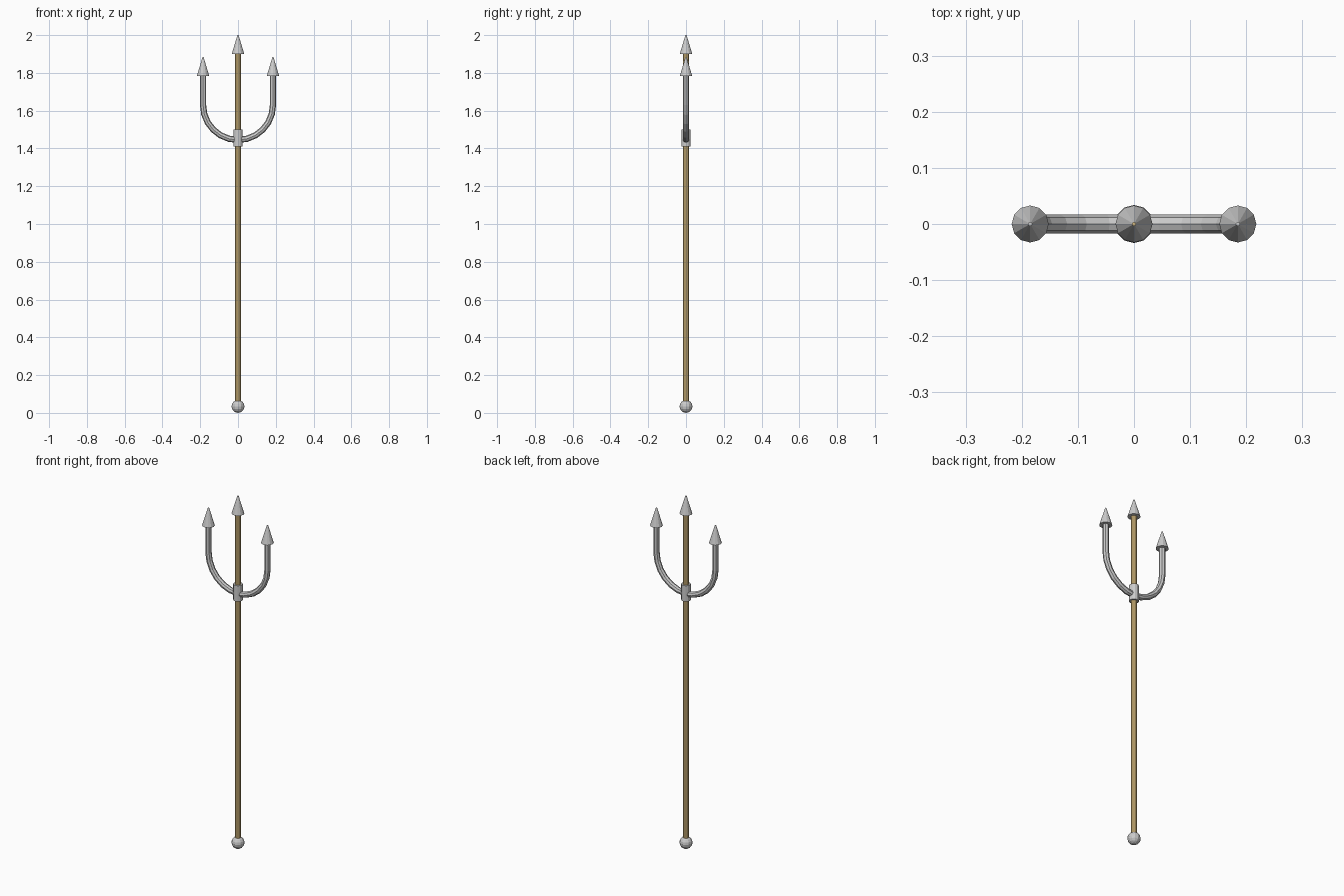
import bpy, math

if "Cube" in bpy.data.objects:
    bpy.data.objects.remove(bpy.data.objects["Cube"])

GREY = None
wood = bpy.data.materials.new("wood")
wood.diffuse_color = (0.72, 0.52, 0.22, 1)
wood.use_nodes = True
wood.node_tree.nodes["Principled BSDF"].inputs["Base Color"].default_value = wood.diffuse_color


def lathe(name, profile, sides, x=0.0, mat=None):
    """Revolve (radius, z) points about a vertical axis; radius 0 closes an end."""
    verts, rings, faces = [], [], []
    for r, z in profile:
        n = 1 if r == 0 else sides
        rings.append([len(verts) + i for i in range(n)])
        for i in range(n):
            a = 2 * math.pi * i / sides
            verts.append((x + r * math.cos(a), r * math.sin(a), z))
    for lo, hi in zip(rings, rings[1:]):
        for i in range(sides):
            j = (i + 1) % sides
            quad = [lo[i % len(lo)], lo[j % len(lo)], hi[j % len(hi)], hi[i % len(hi)]]
            faces.append(list(dict.fromkeys(quad)))
    mesh = bpy.data.meshes.new(name)
    mesh.from_pydata(verts, [], faces)
    if mat:
        mesh.materials.append(mat)
    obj = bpy.data.objects.new(name, mesh)
    bpy.context.collection.objects.link(obj)
    return obj


# Wooden shaft running up into the centre point
lathe("shaft", [(0, 0.04), (0.016, 0.04), (0.016, 1.91), (0.003, 1.985), (0, 1.985)], 10, mat=wood)

# Pommel ball at the foot
R = 0.034
ball = [(R * math.sin(math.pi * i / 8), R - R * math.cos(math.pi * i / 8)) for i in range(1, 8)]
lathe("pommel", [(0, 0)] + ball + [(0, 2 * R)], 12)

# Collar where the prongs meet the shaft
lathe("collar", [(0, 1.41), (0.025, 1.41), (0.025, 1.50), (0, 1.50)], 12)

# Spear points: centre and both sides
for name, x, z in (("centre_point", 0, 1.90), ("left_point", -0.185, 1.783), ("right_point", 0.185, 1.783)):
    lathe(name, [(0, z), (0.033, z), (0.003, z + 0.1)], 12, x)

# U-shaped outer prongs swept along one path
path = [(-0.185, 1.80)]
for i in range(13):
    a = math.pi + math.pi * i / 12
    path.append((0.185 * math.cos(a), 1.63 + 0.185 * math.sin(a)))
path.append((0.185, 1.80))
curve = bpy.data.curves.new("outer_prongs", "CURVE")
curve.dimensions = "3D"
curve.bevel_depth = 0.0165
curve.bevel_resolution = 2
curve.use_fill_caps = True
spline = curve.splines.new("POLY")
spline.points.add(len(path) - 1)
for p, (x, z) in zip(spline.points, path):
    p.co = (x, 0, z, 1)
spline.use_smooth = False
prongs = bpy.data.objects.new("outer_prongs", curve)
bpy.context.collection.objects.link(prongs)
bpy.context.view_layer.objects.active = prongs
prongs.select_set(True)
bpy.ops.object.convert(target="MESH")
